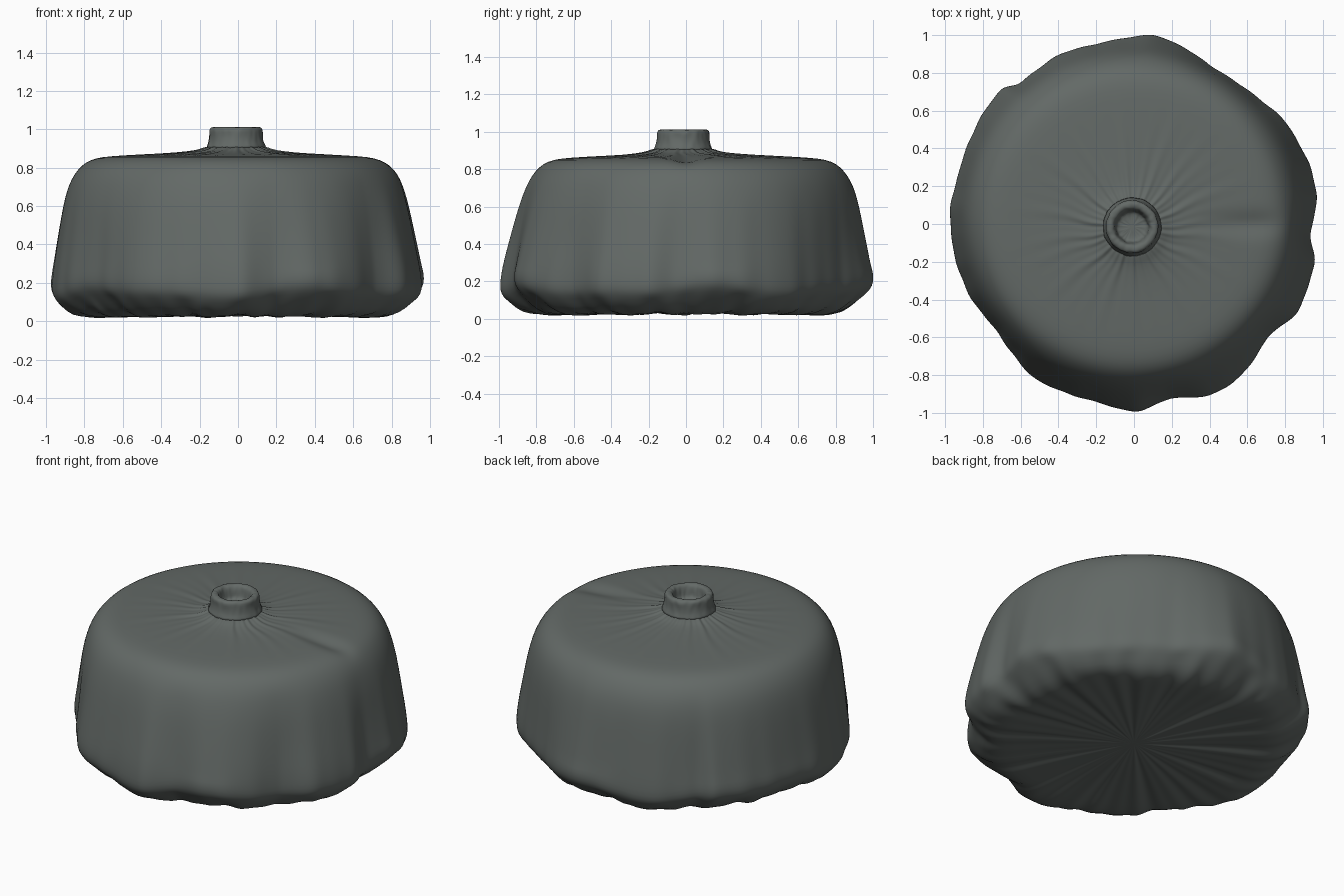
import bpy, bmesh, math, random

if "Cube" in bpy.data.objects:
    bpy.data.objects.remove(bpy.data.objects["Cube"])
random.seed(4)

mat = bpy.data.materials.new("dark grey green")
mat.diffuse_color = (0.125, 0.142, 0.134, 1)
mat.use_nodes = True
mat.node_tree.nodes["Principled BSDF"].inputs["Base Color"].default_value = mat.diffuse_color

# Irregular rim outline: angle in degrees, radius
OUT = [(-160, .955), (-141, .92), (-123, .973), (-106, .96), (-89, .992), (-78, .942),
       (-66, .994), (-55, .985), (-40, .926), (-27, .987), (-12.5, .977), (-3, .935),
       (9, .982), (22, .978), (32, .97), (49, .93), (64, .928), (76, .98), (84, 1.008),
       (97, .976), (113, .98), (129, .957), (134, 1.005), (146, .986), (164, .967), (178, .976)]

# Body profile: radius, height, outline weight, wrinkle depth (underside to neck)
PROF = [(.15, .035, 0, .002), (.35, .035, 0, .005), (.55, .033, .1, .008), (.70, .025, .3, .010),
        (.79, .025, .5, .009), (.865, .055, .8, .008), (.915, .10, 1, .006), (.950, .135, 1, .005),
        (.966, .17, 1, .004), (.966, .22, 1, .004), (.957, .28, .9, .003), (.942, .37, .75, .002),
        (.925, .47, .55, .002), (.902, .60, .3, .001), (.880, .68, .2, 0), (.857, .74, .1, 0),
        (.825, .79, 0, 0), (.785, .828, 0, 0), (.73, .85, 0, 0), (.66, .86, 0, 0),
        (.50, .868, 0, .001), (.35, .874, 0, .002), (.24, .883, 0, .003), (.185, .893, 0, .003),
        (.155, .912, 0, .002)]

# Neck with a rounded lip and a shallow socket
NECK = [(.142, .94), (.138, .97), (.140, .995), (.132, 1.010), (.112, 1.013), (.095, 1.005),
        (.088, .98), (.084, .95), (.078, .932), (.05, .928)]


def outline(deg):
    pts = [(OUT[-1][0] - 360, OUT[-1][1])] + OUT + [(OUT[0][0] + 360, OUT[0][1])]
    for (a, r), (b, s) in zip(pts, pts[1:]):
        if a <= deg <= b:
            t = (deg - a) / (b - a)
            t = t * .5 + t * t * (3 - 2 * t) * .5
            return r + (s - r) * t
    return .965


def wrinkle(a):
    return (math.sin(23 * a + .6) + math.sin(37 * a + 2.1) + .8 * math.sin(14 * a + 4)) / 2


def finish(bm, name):
    bmesh.ops.recalc_face_normals(bm, faces=bm.faces)
    me = bpy.data.meshes.new(name)
    bm.to_mesh(me)
    bm.free()
    ob = bpy.data.objects.new(name, me)
    bpy.context.collection.objects.link(ob)
    me.materials.append(mat)
    for p in me.polygons:
        p.use_smooth = True
    sub = ob.modifiers.new("smooth", 'SUBSURF')
    sub.levels = sub.render_levels = 1
    return ob


def build(name, rows, n, point):
    bm = bmesh.new()
    rings = [[bm.verts.new(point(row, -math.pi + 2 * math.pi * i / n)) for i in range(n)]
             for row in rows]
    for a, b in zip(rings, rings[1:]):
        for i in range(n):
            j = (i + 1) % n
            bm.faces.new((a[i], a[j], b[j], b[i]))
    # close the open ends with fans to a centre point
    ends = [rings[0], rings[-1]]
    for ring in ends:
        x, y, z = (sum(v.co[k] for v in ring) / n for k in range(3))
        c = bm.verts.new((x, y, z))
        for i in range(n):
            bm.faces.new((ring[i], ring[(i + 1) % n], c))
    return finish(bm, name)


def shell_point(row, a):
    r, z, w, d = row
    o = outline(min(180, max(-180, math.degrees(a)))) / .966
    k = wrinkle(a)
    rad = r * (1 + w * (o - 1))
    if z > .1:
        rad += d * k
    else:
        z = max(.004, z + d * k)
    # lower edge wanders up and down
    if .05 < z < .25:
        z += .018 * math.sin(5 * a + 1) + .01 * math.sin(9 * a)
    # upper part leans slightly to the back left, small dent on the right of the top
    s = min(1, max(0, (z - .3) / .4))
    x = rad * math.cos(a) - .01 * s
    y = rad * math.sin(a) + (.02 if r > .3 else -.015) * s
    if z > .8:
        z += d * k - .03 * math.exp(-((x - .6) / .14) ** 2 - (y / .06) ** 2)
    return x, y, z


def neck_point(row, a):
    r, z = row
    r += random.uniform(-.004, .004)
    return r * math.cos(a) - .01, r * math.sin(a) - .015, z + random.uniform(-.003, .003)


# Draped body joined under the neck, then the neck itself
build("draped_body", PROF, 180, shell_point)
build("neck_socket", [(.165, .895), (.150, .915)] + NECK, 56, neck_point)
